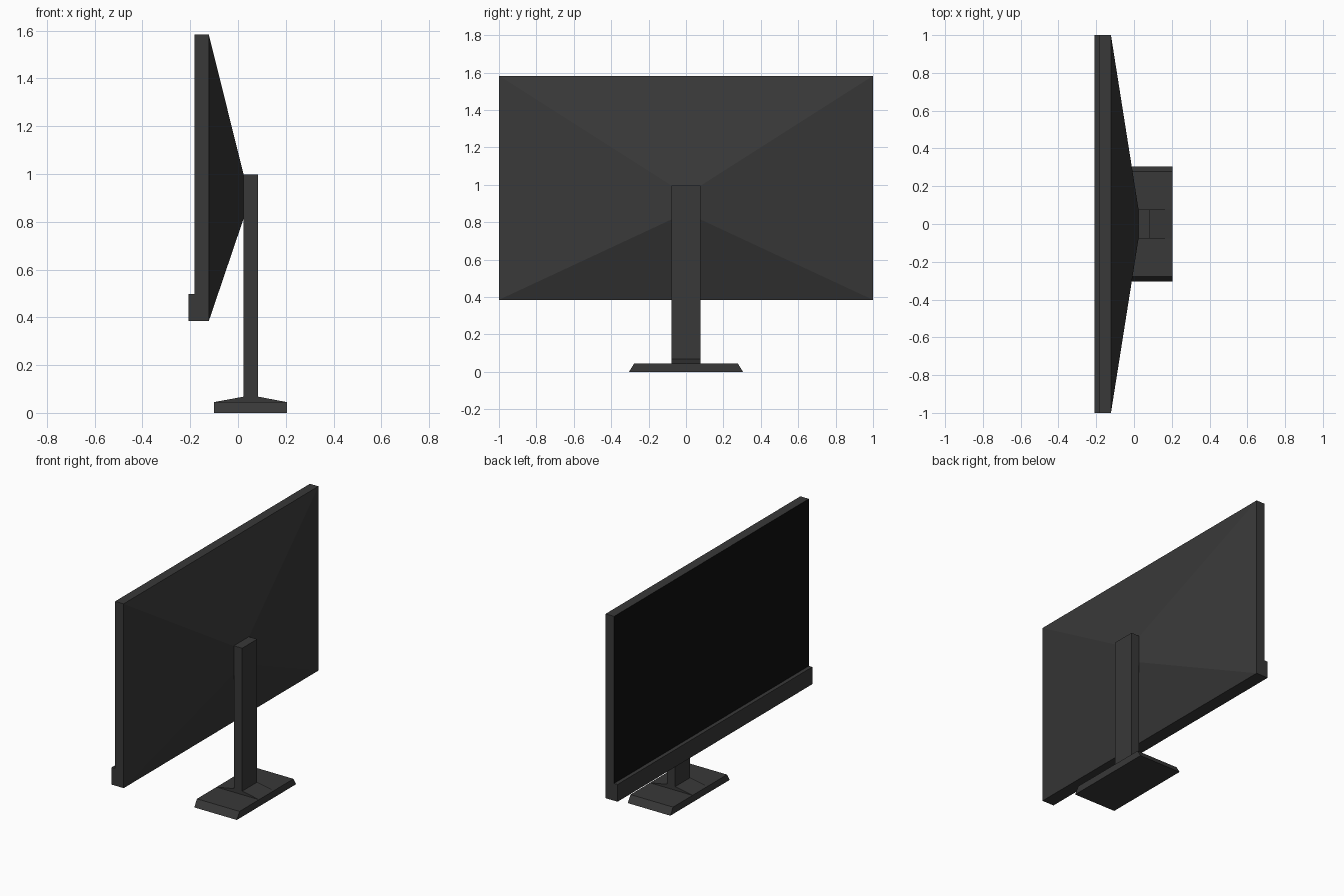
import bpy

if "Cube" in bpy.data.objects:
    bpy.data.objects.remove(bpy.data.objects["Cube"])

def material(name, rgb):
    m = bpy.data.materials.new(name)
    m.diffuse_color = (*rgb, 1)
    m.use_nodes = True
    m.node_tree.nodes["Principled BSDF"].inputs["Base Color"].default_value = m.diffuse_color
    return m

grey = material("dark_grey_plastic", (0.04, 0.04, 0.04))
black = material("screen_black", (0.005, 0.005, 0.005))

def make(name, verts, faces, mats):
    me = bpy.data.meshes.new(name)
    me.from_pydata(verts, [], faces)
    for m in mats:
        me.materials.append(m)
    ob = bpy.data.objects.new(name, me)
    bpy.context.collection.objects.link(ob)
    return ob

def loft(name, a, b, mats=(grey,)):
    """Solid between two matching closed loops of points."""
    n = len(a)
    faces = [tuple(range(n))[::-1], tuple(range(n, 2 * n))]
    faces += [(i, (i + 1) % n, n + (i + 1) % n, n + i) for i in range(n)]
    return make(name, a + b, faces, mats)

def rect_yz(x, y, z0, z1):
    return [(x, -y, z0), (x, y, z0), (x, y, z1), (x, -y, z1)]

def extrude_y(name, profile, y):
    """Extrude an x-z profile symmetrically along y."""
    return loft(name, [(x, y, z) for x, z in profile], [(x, -y, z) for x, z in profile])

BOTTOM, TOP = 0.385, 1.583
SCREEN_X, BACK_X, POST_X0, POST_X1 = -0.183, -0.122, 0.024, 0.084

# Panel frame, with its screen-side face coloured black
panel = loft("screen_panel", rect_yz(SCREEN_X, 1, BOTTOM, TOP),
             rect_yz(BACK_X, 1, BOTTOM, TOP), (grey, black))
for f in panel.data.polygons:
    f.material_index = 1 if f.normal.x < -0.9 else 0

# Tapered rear housing
loft("rear_housing", rect_yz(BACK_X, 1, BOTTOM, TOP), rect_yz(POST_X0, 0.077, 0.815, 0.995))

# Thick lower bezel
loft("lower_bezel", rect_yz(-0.208, 1, BOTTOM, 0.497), rect_yz(SCREEN_X, 1, BOTTOM, 0.497))

# Stand post
extrude_y("stand_post", [(POST_X0, 0.045), (POST_X1, 0.045), (POST_X1, 0.997), (POST_X0, 0.997)], 0.077)

# Foot plate with chamfered ends
profile = [(-0.305, 0), (0.305, 0), (0.277, 0.045), (-0.277, 0.045)]
loft("foot_plate", [(-0.101, y, z) for y, z in profile], [(0.205, y, z) for y, z in profile])

# Sloped ridge running up to the post
extrude_y("foot_ridge", [(-0.101, 0.045), (0.205, 0.045), (POST_X1, 0.068), (POST_X0, 0.068)], 0.077)
